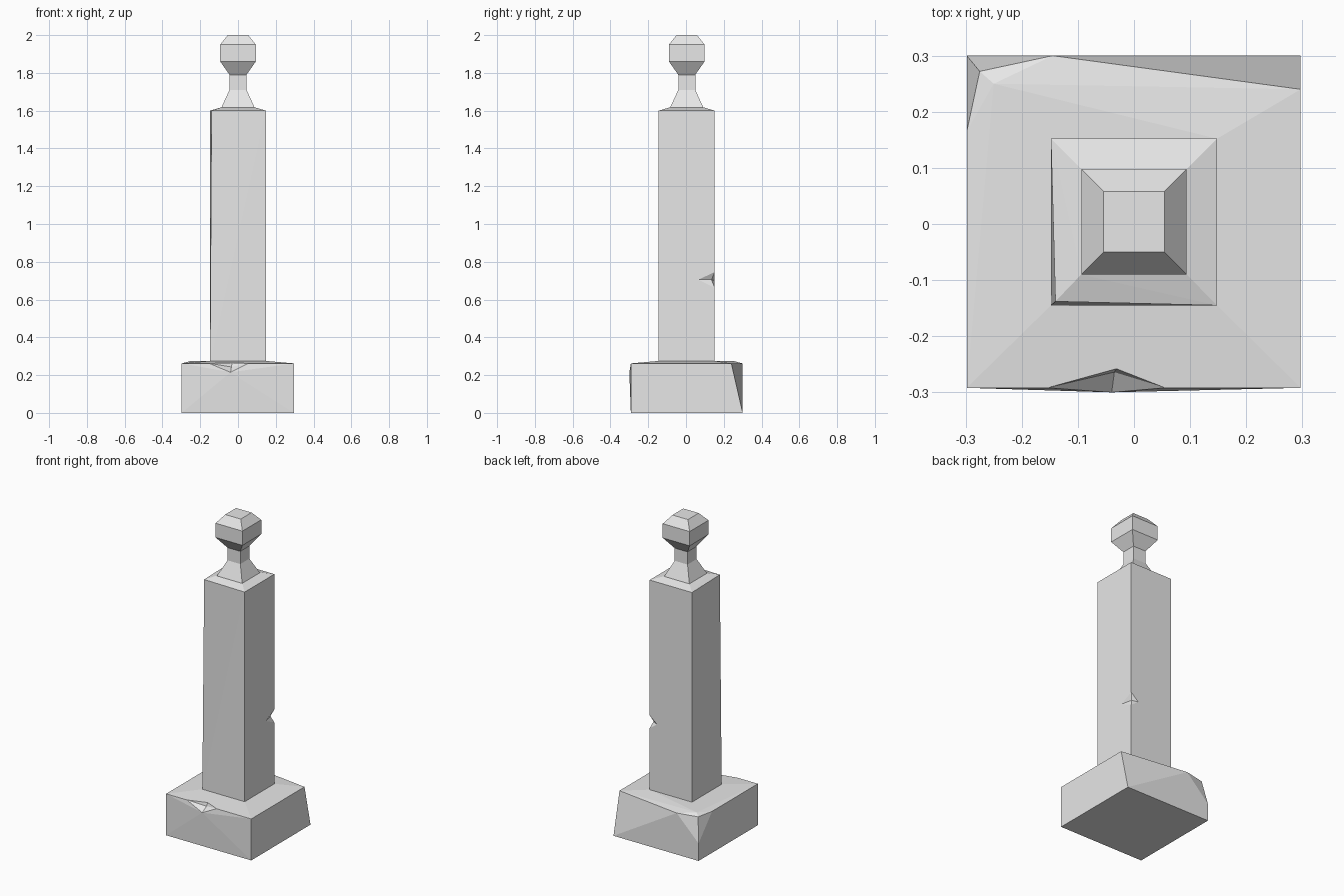
import bpy
import bmesh

if "Cube" in bpy.data.objects:
    bpy.data.objects.remove(bpy.data.objects["Cube"], do_unlink=True)

GREY = (0.8, 0.8, 0.8, 1.0)
stone = bpy.data.materials.new("grey stone")
stone.use_nodes = True
stone.diffuse_color = GREY
stone.node_tree.nodes["Principled BSDF"].inputs["Base Color"].default_value = GREY


def finish(name, bm):
    """Turn a bmesh into a flat shaded stone object."""
    bmesh.ops.recalc_face_normals(bm, faces=bm.faces)
    mesh = bpy.data.meshes.new(name)
    bm.to_mesh(mesh)
    bm.free()
    mesh.materials.append(stone)
    obj = bpy.data.objects.new(name, mesh)
    bpy.context.collection.objects.link(obj)
    return obj


def hull(name, points):
    """Convex block around a few corner points."""
    bm = bmesh.new()
    for p in points:
        bm.verts.new(p)
    res = bmesh.ops.convex_hull(bm, input=bm.verts)
    loose = {v for v in res["geom_interior"] + res["geom_unused"]
             if isinstance(v, bmesh.types.BMVert) and not v.link_faces}
    bmesh.ops.delete(bm, geom=list(loose), context="VERTS")
    bmesh.ops.dissolve_limit(bm, angle_limit=0.005, verts=bm.verts, edges=bm.edges)
    return finish(name, bm)


def chip(target, points):
    """Knock a faceted piece out of a block."""
    cutter = hull("chip_cutter", points)
    cutter.hide_render = True
    mod = target.modifiers.new("chip", "BOOLEAN")
    mod.operation = "DIFFERENCE"
    mod.solver = "EXACT"
    mod.object = cutter
    bpy.context.view_layer.objects.active = target
    bpy.ops.object.modifier_apply(modifier=mod.name)
    bpy.data.objects.remove(cutter, do_unlink=True)


def square_loft(name, profile, cy):
    """Stack of square rings given as (half width, height)."""
    bm = bmesh.new()
    rings = [[bm.verts.new((sx * r, cy + sy * r, z))
              for sx, sy in ((-1, -1), (1, -1), (1, 1), (-1, 1))]
             for r, z in profile]
    for low, high in zip(rings, rings[1:]):
        for i in range(4):
            j = (i + 1) % 4
            bm.faces.new((low[i], low[j], high[j], high[i]))
    bm.faces.new(rings[0][::-1])
    bm.faces.new(rings[-1])
    return finish(name, bm)


# Plinth with worn back corners and a gently raised top
EDGE, TOP = 0.262, 0.275
plinth = hull("plinth", [
    (-0.298, -0.292, 0), (0.297, -0.292, 0), (0.297, 0.3, 0), (-0.298, 0.3, 0),
    (-0.298, 0.3, 0.11),
    (-0.298, -0.292, EDGE), (0.297, -0.292, EDGE), (0.297, 0.24, EDGE),
    (-0.145, 0.3, EDGE), (-0.275, 0.272, EDGE), (-0.298, 0.165, EDGE),
    (-0.04, -0.3, 0.215),
    (-0.148, -0.145, TOP), (0.148, -0.145, TOP), (0.148, 0.152, TOP),
    (-0.25, 0.25, TOP)])

# Notch in the front edge of the plinth
chip(plinth, [(-0.16, -0.293, 0.264), (0.06, -0.293, 0.264), (-0.03, -0.256, 0.272),
              (-0.04, -0.302, 0.213), (-0.035, -0.264, 0.243), (-0.04, -0.36, 0.4)])

# Shaft with one leaning corner and a shallow sloped top
SHOULDER = 1.6
shaft = hull("shaft", [
    (-0.148, -0.145, 0.26), (0.148, -0.145, 0.26), (0.148, 0.152, 0.26),
    (-0.148, 0.152, 0.26),
    (-0.14, -0.138, SHOULDER), (0.148, -0.145, SHOULDER), (0.148, 0.152, SHOULDER),
    (-0.148, 0.152, SHOULDER)]
    + [(sx * 0.094, 0.004 + sy * 0.094, 1.616) for sx in (-1, 1) for sy in (-1, 1)])

# Chip in the back left edge of the shaft, one cut towards each face
for tip in ((0.149, 0.06, 0.705), (0.095, 0.153, 0.70)):
    chip(shaft, [(0.149, 0.153, 0.66), (0.149, 0.153, 0.748), (0.132, 0.135, 0.705),
                 (0.25, 0.25, 0.705), tip])

# Square finial with waist and bevelled head
square_loft("finial", [(0.09, 1.612), (0.045, 1.71), (0.045, 1.79), (0.094, 1.86),
                       (0.094, 1.95), (0.054, 2.0)], 0.004)
